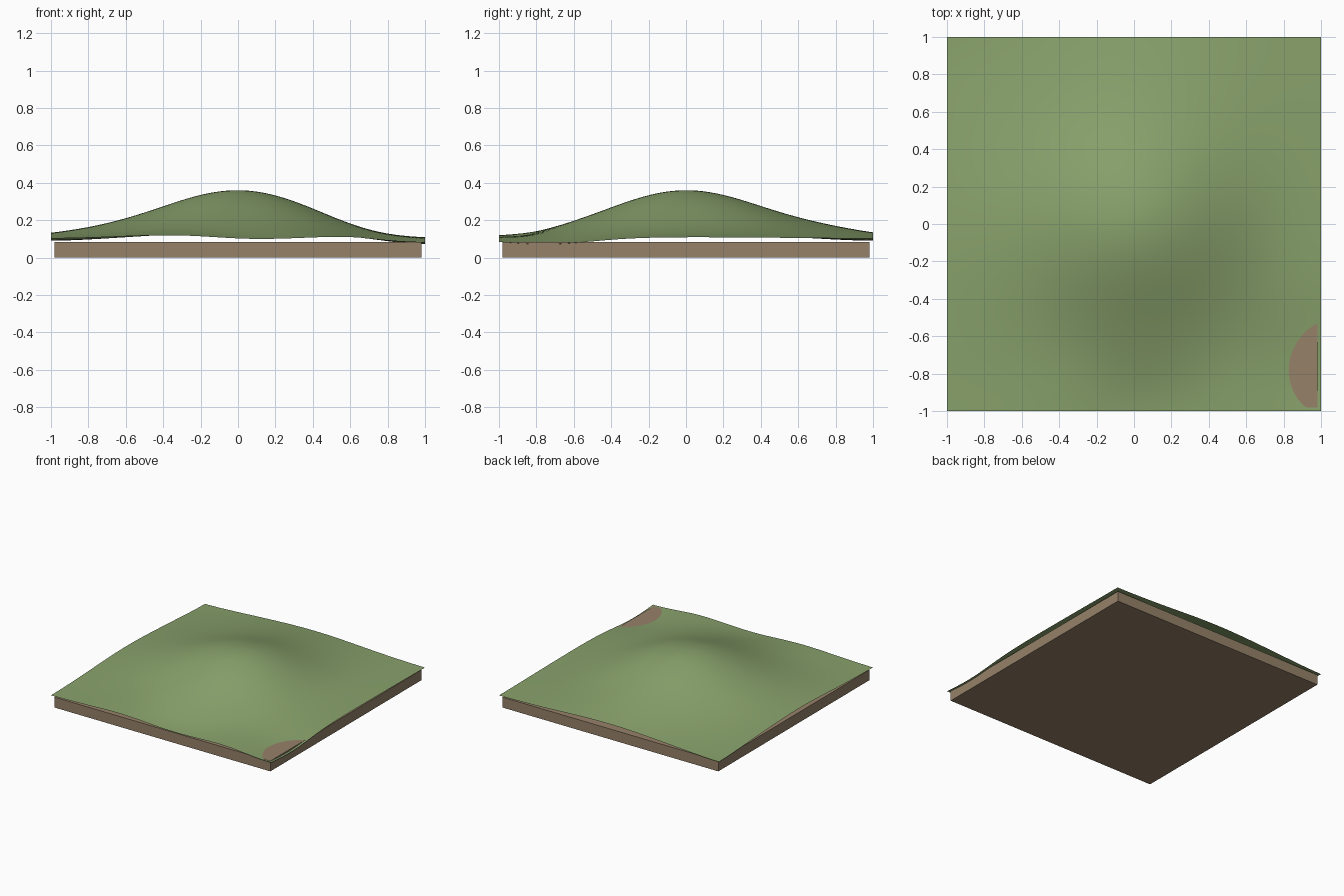
import bpy, bmesh
from math import exp

if "Cube" in bpy.data.objects:
    bpy.data.objects.remove(bpy.data.objects["Cube"])


def material(name, rgb):
    m = bpy.data.materials.new(name)
    m.diffuse_color = (*rgb, 1)
    m.use_nodes = True
    m.node_tree.nodes["Principled BSDF"].inputs["Base Color"].default_value = m.diffuse_color
    return m


def make_object(name, bm, mat):
    mesh = bpy.data.meshes.new(name)
    bm.to_mesh(mesh)
    bm.free()
    mesh.materials.append(mat)
    ob = bpy.data.objects.new(name, mesh)
    bpy.context.collection.objects.link(ob)
    return ob


# Hill and gentle undulations: centre x, y, height, spread x, spread y
BUMPS = [
    (0.00, 0.00, 0.260, 0.43, 0.43),
    (-0.85, -0.05, 0.018, 0.30, 0.40),
    (0.00, 0.80, 0.024, 0.40, 0.26),
    (0.72, 0.00, -0.018, 0.22, 0.35),
    (1.00, -0.74, -0.031, 0.22, 0.24),
    (-1.00, 1.00, -0.012, 0.25, 0.25),
    (-0.40, -1.00, 0.010, 0.25, 0.20),
    (0.07, -1.00, -0.018, 0.22, 0.18),
    (0.60, -1.00, 0.008, 0.15, 0.15),
]


def height(x, y):
    return 0.10 + sum(h * exp(-((x - cx) / sx) ** 2 / 2 - ((y - cy) / sy) ** 2 / 2)
                      for cx, cy, h, sx, sy in BUMPS)


# Soil slab
bm = bmesh.new()
bmesh.ops.create_cube(bm, size=1)
for v in bm.verts:
    v.co.x *= 1.96
    v.co.y *= 1.96
    v.co.z = (v.co.z + 0.5) * 0.085
make_object("soil_slab", bm, material("soil", (0.30, 0.22, 0.14)))

# Grass sheet draped over the slab
bm = bmesh.new()
bmesh.ops.create_grid(bm, x_segments=64, y_segments=64, size=1)
for v in bm.verts:
    v.co.z = height(v.co.x, v.co.y)
for f in bm.faces:
    f.smooth = True
make_object("grass_hill", bm, material("grass", (0.25, 0.36, 0.15)))
